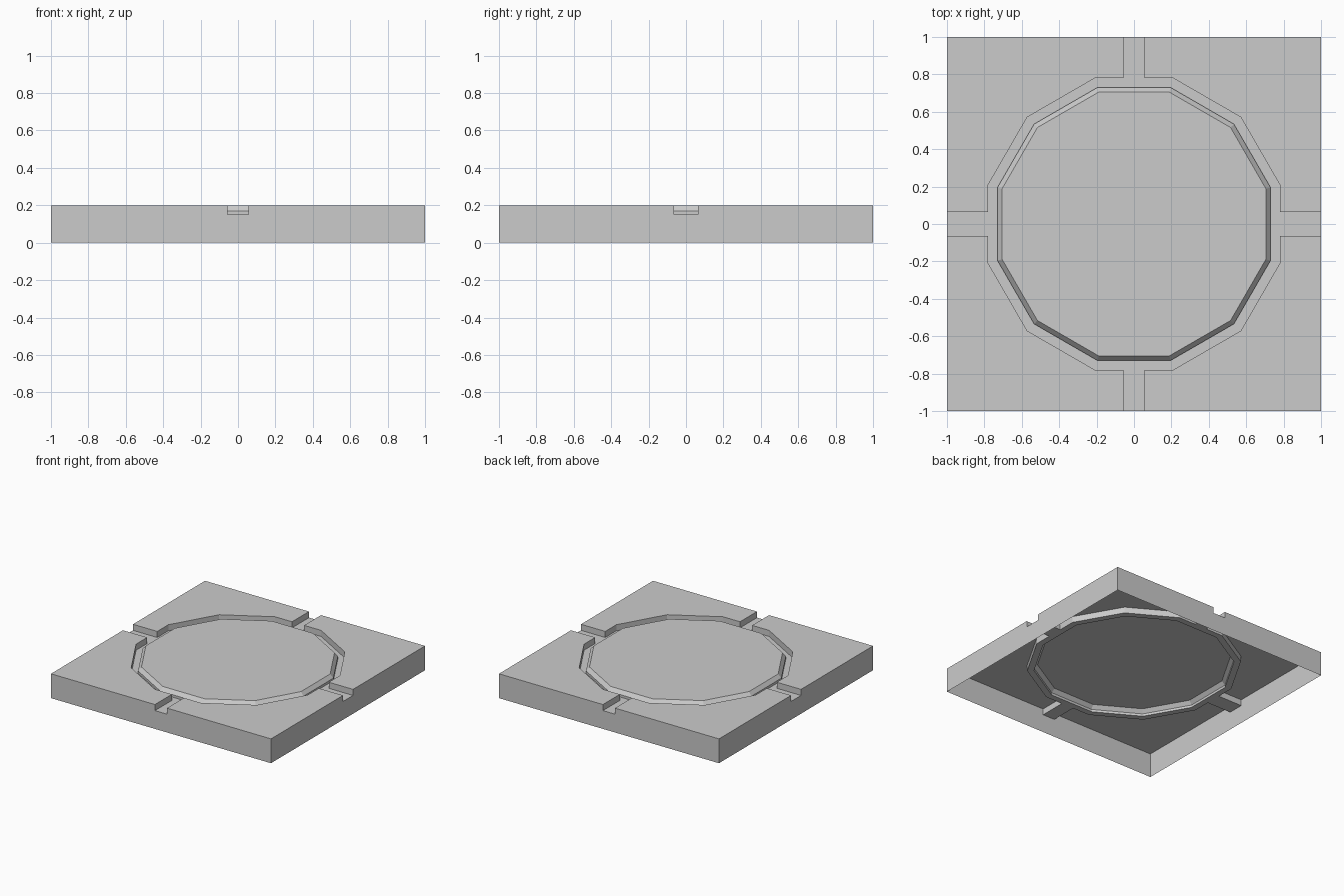
import bpy, bmesh
from math import tan, cos, sin, radians

if "Cube" in bpy.data.objects:
    bpy.data.objects.remove(bpy.data.objects["Cube"])

TOP, FLOOR, BEVEL = 0.20, 0.15, 0.17      # heights
OUTER, INNER, CAP = 0.78, 0.73, 0.705     # dodecagon apothems
SX, SY = 0.055, 0.065                     # half widths of the channels


def corners(apothem, count):
    """Dodecagon corners, counter-clockwise from 15 degrees."""
    r = apothem / cos(radians(15))
    return [(r * cos(radians(15 + 30 * i)), r * sin(radians(15 + 30 * i))) for i in range(count)]


def at(points, z):
    return [(x, y, z) for x, y in points]


def make(name, faces, mirror=False):
    bm = bmesh.new()
    for f in faces:
        bm.faces.new([bm.verts.new(p) for p in f])
    bmesh.ops.remove_doubles(bm, verts=bm.verts, dist=1e-4)
    mesh = bpy.data.meshes.new(name)
    bm.to_mesh(mesh)
    bm.free()
    ob = bpy.data.objects.new(name, mesh)
    bpy.context.collection.objects.link(ob)
    if mirror:
        mod = ob.modifiers.new("Mirror", 'MIRROR')
        mod.use_axis = (True, True, False)
    return ob


def wall(a, b, z0, z1):
    return [(*a, z0), (*b, z0), (*b, z1), (*a, z1)]


# Edge of the raised plate along the groove and channels, one quarter
groove_edge = [(1, SY), (OUTER, SY)] + corners(OUTER, 3) + [(SX, OUTER), (SX, 1)]
back = groove_edge[::-1]

# Raised corner plate with its groove walls
plate = [at([(1, 1)] + back, TOP)]
plate += [wall(a, b, FLOOR, TOP) for a, b in zip(back, back[1:])]

# Outer side walls, notched where the channels run out; bottom stays open
sides = [
    [(1, 0, 0), (1, 1, 0), (1, 1, TOP), (1, SY, TOP), (1, SY, FLOOR), (1, 0, FLOOR)],
    [(1, 1, 0), (0, 1, 0), (0, 1, FLOOR), (SX, 1, FLOOR), (SX, 1, TOP), (1, 1, TOP)],
]

# Sunken floor of the ring groove and channels
inner_edge = [(0, INNER)] + corners(INNER, 3)[::-1] + [(INNER, 0)]
floor = [at([(1, 0)] + groove_edge + [(0, 1)] + inner_edge, FLOOR)]

make("slab_shell", plate + sides + floor, mirror=True)

# Central twelve-sided platform with a bevelled rim
rings = [at(corners(a, 12), z) for a, z in ((INNER, FLOOR), (INNER, BEVEL), (CAP, TOP))]
disc = [rings[-1]]
for lo, hi in zip(rings, rings[1:]):
    disc += [[lo[i - 1], lo[i], hi[i], hi[i - 1]] for i in range(12)]
make("central_platform", disc)
